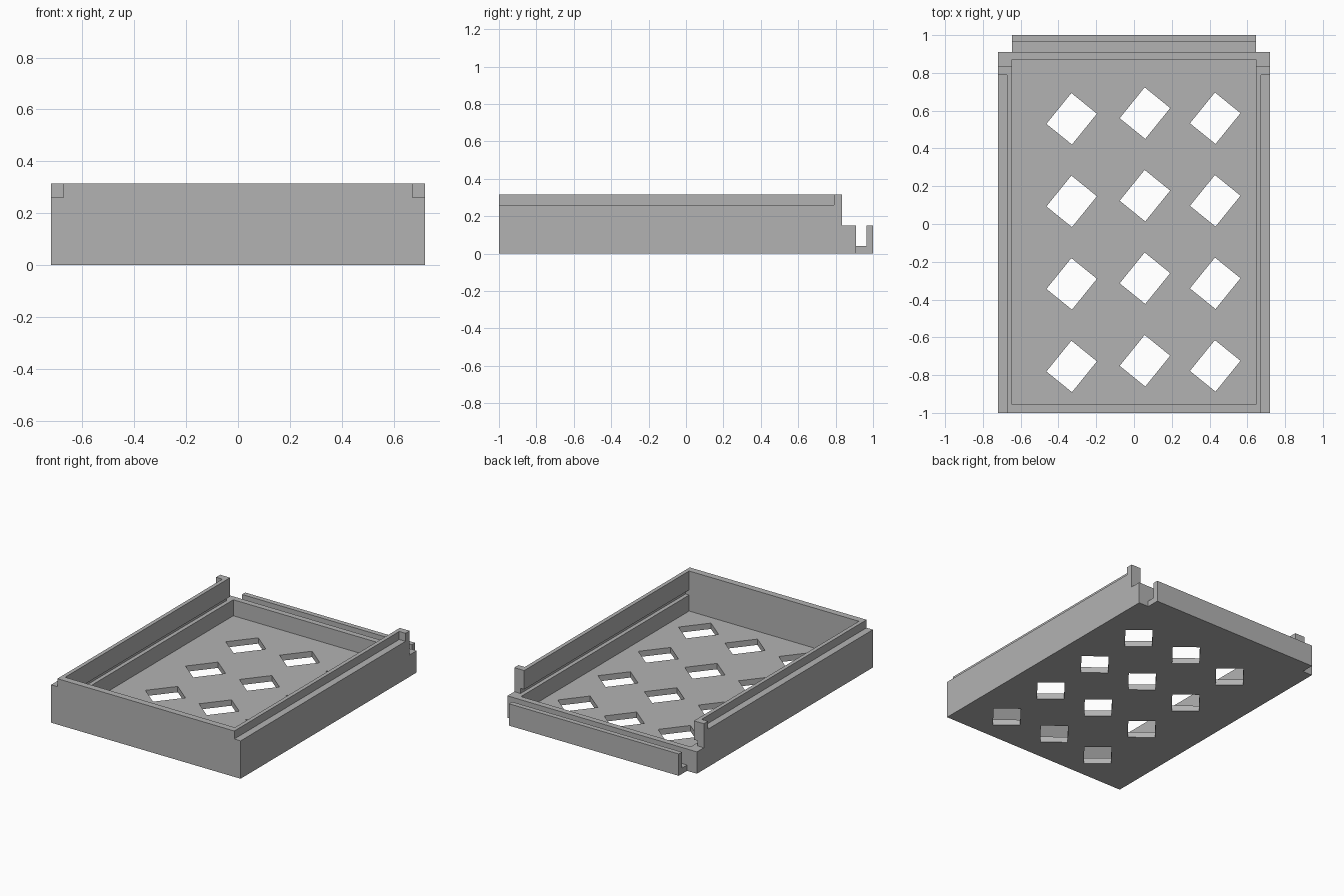
import bpy, bmesh
from math import radians
from mathutils import Matrix, Vector

cube = bpy.data.objects.get("Cube")
if cube:
    bpy.data.objects.remove(cube, do_unlink=True)

grey = bpy.data.materials.new("plain grey")
grey.use_nodes = True
COLOUR = (0.45, 0.45, 0.45, 1)
grey.diffuse_color = COLOUR
grey.node_tree.nodes["Principled BSDF"].inputs["Base Color"].default_value = COLOUR

# Main dimensions
OUT, INN, STEP = 0.72, 0.645, 0.672      # side wall outside, inside, and rebate
FLOOR, LOW, TOP, LEDGE = 0.04, 0.15, 0.315, 0.26
SLOT = 0.185                             # upper edge of the inner slide slot
FRONT, FRONT_IN = -1.0, -0.955
POST, POST_END, BACK_IN, BACK, LIP, END = 0.79, 0.835, 0.87, 0.91, 0.965, 1.0


def finish(name, bm):
    bmesh.ops.recalc_face_normals(bm, faces=bm.faces)
    mesh = bpy.data.meshes.new(name)
    bm.to_mesh(mesh)
    bm.free()
    mesh.materials.append(grey)
    obj = bpy.data.objects.new(name, mesh)
    bpy.context.collection.objects.link(obj)
    return obj


def extrude(name, points, move):
    """Closed outline swept along a vector."""
    bm = bmesh.new()
    face = bm.faces.new([bm.verts.new(p) for p in points])
    swept = bmesh.ops.extrude_face_region(bm, geom=[face], use_keep_orig=True)
    verts = [v for v in swept["geom"] if isinstance(v, bmesh.types.BMVert)]
    bmesh.ops.translate(bm, verts=verts, vec=Vector(move))
    return finish(name, bm)


def along_y(name, profile, y0, y1):
    return extrude(name, [(x, y0, z) for x, z in profile], (0, y1 - y0, 0))


# Floor with a grid of slanted rectangular openings
floor = along_y("floor", [(-INN, 0), (INN, 0), (INN, FLOOR), (-INN, FLOOR)], FRONT_IN, BACK_IN)
bm = bmesh.new()
for x, y in ((-0.33, 0.557), (0.058, 0.587), (0.43, 0.56)):
    for row in range(4):
        place = (Matrix.Translation((x, y - 0.437 * row, 0))
                 @ Matrix.Rotation(radians(-39), 4, "Z")
                 @ Matrix.Diagonal((0.174, 0.21, 0.3, 1)))
        bmesh.ops.create_cube(bm, size=1, matrix=place)
cutter = finish("opening_cutter", bm)
cutter.hide_render = True
cut = floor.modifiers.new("openings", "BOOLEAN")
cut.operation, cut.solver, cut.object = "DIFFERENCE", "EXACT", cutter
graph = bpy.context.evaluated_depsgraph_get()
floor_mesh = bpy.data.meshes.new_from_object(floor.evaluated_get(graph))
floor.modifiers.clear()
floor.data = floor_mesh
bpy.data.objects.remove(cutter, do_unlink=True)

# Front wall fills the space between the side walls
along_y("front_wall", [(-INN, 0), (INN, 0), (INN, TOP), (-INN, TOP)], FRONT, FRONT_IN)

# Side walls: rebated top outside, slide slot inside, tall end post, low stub
slot = [(INN, SLOT), (STEP, SLOT), (STEP, LOW), (INN, LOW), (INN, 0)]
rebated = [(OUT, 0), (OUT, LEDGE), (STEP, LEDGE), (STEP, TOP), (INN, TOP)]
full = [(OUT, 0), (OUT, TOP), (INN, TOP)]
stub = [(OUT, 0), (OUT, LOW), (INN, LOW), (INN, 0)]
for side, s in (("left", 1), ("right", -1)):
    def flip(profile):
        return [(s * x, z) for x, z in profile]
    along_y(side + "_wall_front_end", flip(rebated + [(INN, 0)]), FRONT, FRONT_IN)
    along_y(side + "_wall", flip(rebated + slot), FRONT_IN, POST)
    along_y(side + "_post", flip(full + slot), POST, POST_END)
    along_y(side + "_stub", flip(stub), POST_END, BACK)

# Low back wall and its open hooked channel in one profile
hook = [(BACK_IN, 0), (END, 0), (END, LOW), (LIP, LOW), (LIP, FLOOR),
        (BACK, FLOOR), (BACK, LOW), (BACK_IN, LOW)]
extrude("back_wall_channel", [(-INN, y, z) for y, z in hook], (2 * INN, 0, 0))
